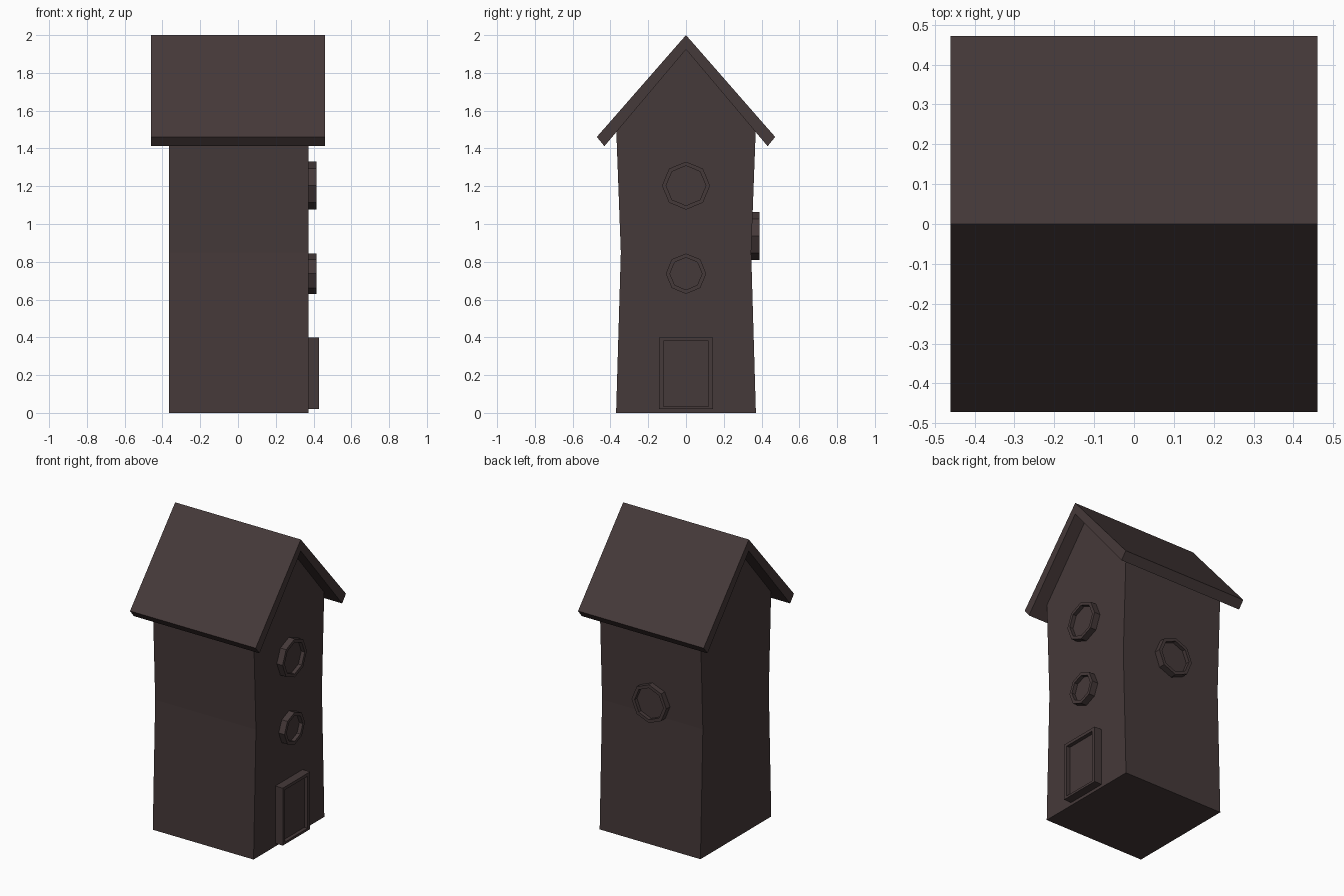
import bpy, bmesh, math
from mathutils import Matrix

if "Cube" in bpy.data.objects:
    bpy.data.objects.remove(bpy.data.objects["Cube"])

wood = bpy.data.materials.new("dark brown wood")
wood.diffuse_color = (0.060, 0.041, 0.041, 1)
wood.use_nodes = True
wood.node_tree.nodes["Principled BSDF"].inputs["Base Color"].default_value = wood.diffuse_color


def finish(name, bm):
    bmesh.ops.recalc_face_normals(bm, faces=bm.faces)
    mesh = bpy.data.meshes.new(name)
    bm.to_mesh(mesh)
    bm.free()
    mesh.materials.append(wood)
    obj = bpy.data.objects.new(name, mesh)
    bpy.context.collection.objects.link(obj)
    return obj


def bridge(bm, a, b):
    n = len(a)
    for i in range(n):
        bm.faces.new((a[i], a[(i + 1) % n], b[(i + 1) % n], b[i]))


def prism(name, half_profile, x0, x1, closing=()):
    """Extrude a (y, z) profile, mirrored about y = 0, along x."""
    right = list(half_profile)
    left = [(-y, z) for y, z in reversed(right) if y > 0]
    bm = bmesh.new()
    rings = [[bm.verts.new((x, y, z)) for y, z in right + left] for x in (x0, x1)]
    bridge(bm, *rings)
    for ring in rings:
        bm.faces.new(ring)
    return finish(name, bm)


def framed_panel(name, outer, inner, depth, recess, matrix):
    """Raised frame with a sunken panel; local z points out of the wall."""
    bm = bmesh.new()
    layers = [(outer, 0), (outer, depth), (inner, depth), (inner, depth - recess)]
    rings = [[bm.verts.new((u, v, h)) for u, v in pts] for pts, h in layers]
    for a, b in zip(rings, rings[1:]):
        bridge(bm, a, b)
    bm.faces.new(rings[0])
    bm.faces.new(rings[-1])
    bm.transform(matrix)
    return finish(name, bm)


def octagon(r):
    return [(r * math.cos(i * math.pi / 4), r * math.sin(i * math.pi / 4)) for i in range(8)]


def rect(y0, y1, z0, z1):
    return [(y0, z0), (y1, z0), (y1, z1), (y0, z1)]


# wall frames: columns are local u, v and outward direction
side_wall = Matrix(((0, 0, 1, 0), (1, 0, 0, 0), (0, 1, 0, 0), (0, 0, 0, 1)))
back_wall = Matrix(((-1, 0, 0, 0), (0, 0, 1, 0), (0, 1, 0, 0), (0, 0, 0, 1)))

# waisted house body with gable ends
prism("house_body", [(0.37, 0), (0.345, 0.85), (0.37, 1.52), (0, 1.95)], -0.365, 0.373)

# pitched roof, an inverted V slab
prism("roof", [(0, 1.924), (0.432, 1.412), (0.472, 1.461), (0, 2.0)], -0.46, 0.46)

# octagonal windows on the gable wall
for name, z, r in (("upper_window", 1.203, 0.127), ("lower_window", 0.737, 0.107)):
    framed_panel(name, octagon(r), octagon(r - 0.022), 0.055, 0.025,
                 Matrix.Translation((0.36, 0, z)) @ side_wall)

# octagonal window on the back wall
framed_panel("back_window", octagon(0.127), octagon(0.105), 0.058, 0.025,
             Matrix.Translation((0, 0.33, 0.937)) @ back_wall)

# door with raised frame
framed_panel("door", rect(-0.143, 0.143, 0.02, 0.40), rect(-0.118, 0.118, 0.035, 0.38),
             0.068, 0.025, Matrix.Translation((0.36, 0, 0)) @ side_wall)
